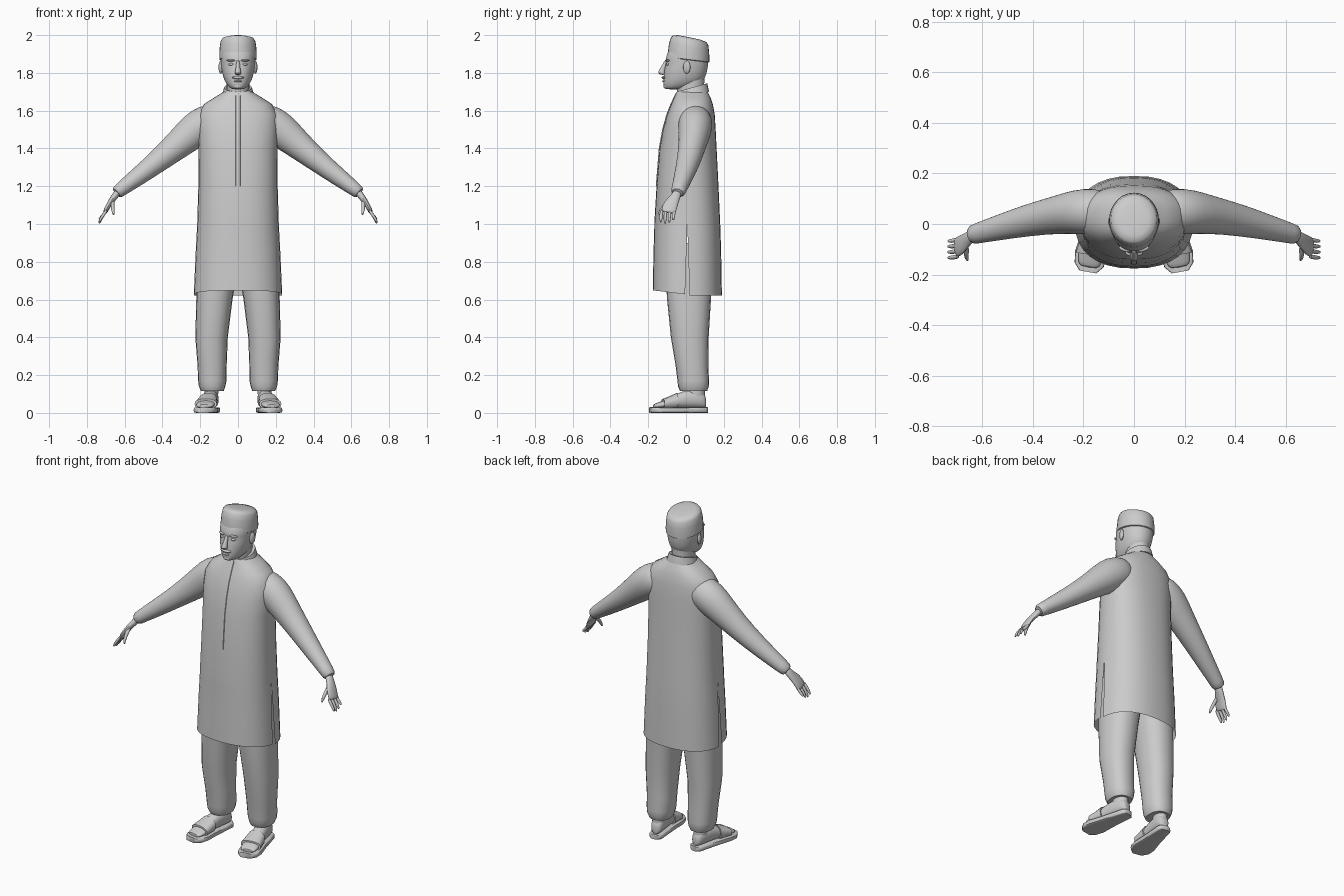
import bpy, bmesh, math
from mathutils import Vector, Matrix

grey = bpy.data.materials.new("plain_grey")
grey.diffuse_color = (0.6, 0.6, 0.6, 1)
X, Y, Z = Vector((1, 0, 0)), Vector((0, 1, 0)), Vector((0, 0, 1))


def finish(name, bm, sub=0, angle=50):
    bmesh.ops.recalc_face_normals(bm, faces=bm.faces)
    me = bpy.data.meshes.new(name)
    bm.to_mesh(me)
    bm.free()
    me.materials.append(grey)
    ob = bpy.data.objects.new(name, me)
    bpy.context.collection.objects.link(ob)
    if sub:
        ob.modifiers.new("smooth", 'SUBSURF').levels = sub
        ob.modifiers["smooth"].render_levels = sub
    bpy.ops.object.select_all(action='DESELECT')
    bpy.context.view_layer.objects.active = ob
    ob.select_set(True)
    bpy.ops.object.shade_smooth_by_angle(angle=math.radians(angle))
    return ob


def loft_bm(rings, frame=None, n=20, p=2.0, caps=True):
    """rings: (centre, radius_u, radius_v); frame (u, v), or None to follow the path."""
    bm, loops = bmesh.new(), []
    cs = [Vector(r[0]) for r in rings]
    for i, (c, a, b) in enumerate(rings):
        if frame:
            u, v = frame
        else:
            t = (cs[min(i + 1, len(cs) - 1)] - cs[max(i - 1, 0)]).normalized()
            u = (Y - t * t.y).normalized()
            v = t.cross(u)
        loop = []
        for k in range(n):
            co, si = math.cos(2 * math.pi * k / n), math.sin(2 * math.pi * k / n)
            f = lambda w: math.copysign(abs(w) ** (2 / p), w) if abs(w) > 1e-6 else 0
            loop.append(bm.verts.new(cs[i] + u * a * f(co) + v * b * f(si)))
        loops.append(loop)
    for l0, l1 in zip(loops, loops[1:]):
        for k in range(n):
            bm.faces.new((l0[k], l0[(k + 1) % n], l1[(k + 1) % n], l1[k]))
    if caps:
        bm.faces.new(loops[0])
        bm.faces.new(loops[-1])
    return bm


def upright(rows, x=0.0):
    """rows: (z, half width, front y, back y)"""
    return [((x, (f + b) / 2, z), w, (b - f) / 2) for z, w, f, b in rows]


def shear(bm, k, y0):
    for v in bm.verts:
        v.co.z -= k * (v.co.y - y0)


def blob(name, loc, scale, rot=0.0):
    bm = bmesh.new()
    m = Matrix.Translation(loc) @ Matrix.Rotation(rot, 4, 'Z') @ Matrix.Diagonal((*scale, 1))
    bmesh.ops.create_uvsphere(bm, u_segments=14, v_segments=9, radius=1, matrix=m)
    return finish(name, bm)


# Long tunic: closed body, open hem, slit at both sides below the hips
rows = [(1.70, .075, -.05, .115), (1.67, .125, -.062, .13), (1.635, .18, -.078, .142),
        (1.58, .21, -.10, .152), (1.5, .213, -.122, .157), (1.4, .208, -.14, .162),
        (1.2, .21, -.156, .172), (1.0, .216, -.168, .181), (.98, .217, -.168, .182),
        (.85, .224, -.172, .186), (.635, .234, -.176, .19)]
bm = loft_bm(upright(rows), (X, Y), 32, 2.35, caps=False)
bm.faces.ensure_lookup_table()
side = [e for e in bm.edges if all(abs(abs(v.co.x) - abs(w.co.x)) < .02 for v in e.verts for w in e.verts)
        and all(v.co.z < 1.01 for v in e.verts) and abs(e.verts[0].co.z - e.verts[1].co.z) > .01
        and all(abs(v.co.y - .007) < .003 for v in e.verts)]
bmesh.ops.split_edges(bm, edges=side)
for v in bm.verts:
    if v.co.z < .99:
        back = sum(f.calc_center_median().y for f in v.link_faces) / len(v.link_faces) > .007
        if abs(v.co.y - .007) < .003:
            v.co.y += (.012 if back else -.012) * (1 - v.co.z) / .36
        if v.co.z < .64:
            v.co.z += -.014 if back else .012 - .02 * max(0, v.co.y + .16) / .16
finish("tunic", bm)

# Front placket and standing collar
pl = [((0, y, z), .012, .004) for y, z in
      ((-.05, 1.695), (-.062, 1.67), (-.078, 1.635), (-.10, 1.58), (-.122, 1.5), (-.14, 1.4), (-.156, 1.2))]
finish("placket", loft_bm(pl, (X, Y), 8, 4))
bm = loft_bm(upright([(1.675, .088, -.058, .122), (1.70, .08, -.055, .117),
                      (1.722, .074, -.05, .112), (1.72, .066, -.042, .104)]), (X, Y), 24)
shear(bm, -.28, .03)
finish("collar", bm)

# Neck and head
finish("neck", loft_bm(upright([(1.66, .062, -.04, .10), (1.72, .06, -.05, .095),
                                (1.80, .062, -.05, .10)]), (X, Y)))
head = [(1.712, .028, -.105, -.03), (1.722, .046, -.118, .03), (1.745, .066, -.12, .08),
        (1.78, .08, -.119, .106), (1.82, .088, -.115, .115), (1.85, .091, -.107, .118),
        (1.872, .093, -.11, .119), (1.90, .094, -.10, .119), (1.95, .09, -.085, .112)]
finish("head", loft_bm(upright(head), (X, Y), 24, 2.15), 1)

# Flat-topped cap, higher at the front
bm = loft_bm(upright([(1.877, .094, -.094, .12), (1.88, .099, -.098, .124), (1.905, .099, -.096, .124),
                      (1.95, .097, -.09, .122), (1.983, .092, -.08, .118), (1.996, .084, -.07, .108),
                      (2.003, .06, -.045, .08), (2.004, .02, -.005, .035)]), (X, Y), 28)
for v in bm.verts:
    v.co.z -= (.2 if v.co.z > 1.93 else .12) * (v.co.y + .06)
finish("cap", bm)

# Face
finish("nose", loft_bm([((0, -.105, 1.868), .009, .008), ((0, -.115, 1.84), .010, .012),
                        ((0, -.126, 1.815), .014, .018), ((0, -.131, 1.80), .019, .02),
                        ((0, -.122, 1.789), .015, .016)], (X, Y), 12), 1)
blob("moustache", (0, -.115, 1.775), (.034, .014, .008))
blob("lower_lip", (0, -.114, 1.756), (.022, .012, .006))
blob("chin", (0, -.104, 1.729), (.024, .016, .014))
for s, tag in ((-1, "right"), (1, "left")):
    blob(tag + "_eye", (s * .036, -.095, 1.845), (.015, .011, .007), s * .3)
    blob(tag + "_brow", (s * .038, -.099, 1.866), (.024, .010, .006), s * .35)
    blob(tag + "_ear", (s * .092, .004, 1.83), (.010, .02, .034), s * -.3)

    def at(path):
        return [((s * x, y, z), a, b) for x, y, z, a, b in path]

    # Sleeve with cuff
    finish(tag + "_sleeve", loft_bm(at([
        (.09, .045, 1.56, .085, .085), (.17, .05, 1.538, .092, .096), (.225, .048, 1.50, .09, .096),
        (.30, .037, 1.435, .076, .08), (.42, .015, 1.335, .064, .061), (.54, -.016, 1.243, .05, .048),
        (.625, -.038, 1.18, .04, .037), (.648, -.046, 1.16, .038, .035)]), n=20), 1)
    # Hand
    finish(tag + "_palm", loft_bm(at([
        (.63, -.042, 1.178, .024, .021), (.655, -.055, 1.143, .026, .018), (.68, -.08, 1.11, .040, .015),
        (.70, -.092, 1.07, .042, .013), (.705, -.095, 1.058, .036, .010)]), n=12), 1)
    for k, name in enumerate(("little", "ring", "middle", "index")):
        y, drop = -.062 - .022 * k, (.022, .006, 0, .008)[k]
        finish(f"{tag}_{name}_finger", loft_bm(at([
            (.692, y, 1.078, .010, .009), (.715, y - .004, 1.045, .0095, .009),
            (.729, y - .005, 1.02 + drop / 2, .008, .008), (.736, y - .005, 1.0 + drop, .005, .005)]), n=8), 1)
    finish(tag + "_thumb", loft_bm(at([
        (.664, -.08, 1.125, .013, .013), (.664, -.115, 1.095, .012, .011),
        (.662, -.135, 1.07, .010, .009), (.658, -.143, 1.045, .006, .005)]), n=8), 1)

    # Trouser leg, gathered at the ankle
    leg = [(.90, .10, .105, -.11, .14), (.75, .112, .108, -.11, .14), (.60, .125, .096, -.10, .132),
           (.40, .14, .086, -.08, .12), (.25, .137, .077, -.055, .118), (.17, .136, .075, -.045, .122),
           (.14, .137, .07, -.042, .121), (.125, .136, .064, -.036, .115), (.115, .136, .06, -.032, .112)]
    finish(tag + "_trouser_leg", loft_bm([((s * x, (f + b) / 2, z), w, (b - f) / 2)
                                          for z, x, w, f, b in leg], (X, Y), 20, 2.3))

    # Foot and sandal, toes turned out
    turn = Matrix.Translation((s * .143, .04, 0)) @ Matrix.Rotation(s * .17, 4, 'Z')

    def turned(name, bm, sub=0):
        bm.transform(turn)
        finish(f"{tag}_{name}", bm, sub)

    foot = [(.068, .018, .075), (.055, .034, .11), (.01, .04, .125), (-.06, .041, .118),
            (-.11, .045, .09), (-.16, .052, .066), (-.20, .046, .052), (-.215, .036, .045)]
    turned("foot", loft_bm([((0, y, (.025 + t) / 2), w, (t - .025) / 2) for y, w, t in foot], (X, Z), 16, 2.3), 1)
    turned("ankle", loft_bm(upright([(.06, .036, -.04, .065), (.11, .037, -.035, .06),
                                     (.2, .04, -.03, .06)]), (X, Y), 14))
    sole = [(.075, .022), (.06, .038), (.0, .044), (-.08, .052), (-.16, .064), (-.205, .058), (-.233, .034)]
    turned("sandal_sole", loft_bm([((0, y, .015), w, .015) for y, w in sole], (X, Z), 16, 6))
    turned("sandal_strap", loft_bm([((0, y, (.02 + t) / 2), w, (t - .02) / 2) for y, w, t in
                                    ((-.09, .05, .106), (-.13, .055, .088), (-.165, .06, .074))], (X, Z), 16, 2.4))
